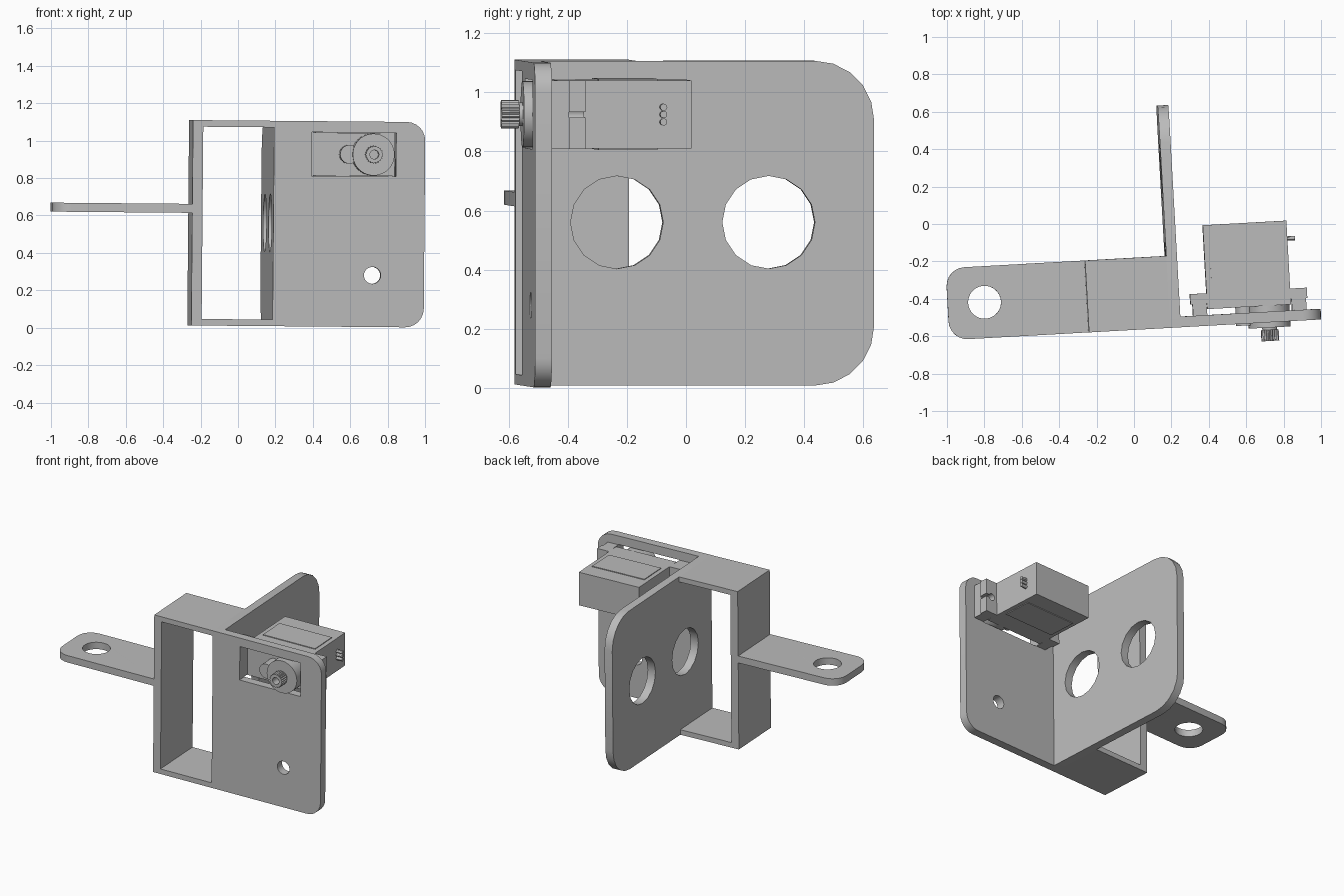
import bpy
from math import sin, cos, pi, radians
from mathutils import Matrix, Vector

cube = bpy.data.objects.get("Cube")
if cube:
    bpy.data.objects.remove(cube)

grey = bpy.data.materials.new("plain grey")
grey.use_nodes = True
COLOUR = (0.5, 0.5, 0.5, 1)
grey.diffuse_color = COLOUR
grey.node_tree.nodes["Principled BSDF"].inputs["Base Color"].default_value = COLOUR

# Whole assembly sits slightly turned and tilted
PIVOT = Vector((0, 0, 0.55))
FRAME = (Matrix.Translation(PIVOT) @ Matrix.Rotation(radians(0.5), 4, 'Y')
         @ Matrix.Translation(-PIVOT) @ Matrix.Rotation(radians(3.2), 4, 'Z'))

# Axis maps: outline x, outline y, thickness -> model axes
AXES = {
    'X': Matrix(((0, 0, 1, 0), (1, 0, 0, 0), (0, 1, 0, 0), (0, 0, 0, 1))),
    'Y': Matrix(((1, 0, 0, 0), (0, 0, -1, 0), (0, 1, 0, 0), (0, 0, 0, 1))),
    'Z': Matrix.Identity(4),
}


def arc(cx, cy, r, start, end, steps):
    return [(cx + r * cos(start + (end - start) * i / steps),
             cy + r * sin(start + (end - start) * i / steps)) for i in range(steps + 1)]


def circle(cx, cy, r, n=32):
    return arc(cx, cy, r, 0, 2 * pi, n)[:-1]


def rect(x0, y0, x1, y1, left=0, right=0, steps=6):
    """Rectangle with rounded left and/or right corners."""
    pts = []
    corners = ((x1, y1, -1, -1, right), (x0, y1, 1, -1, left),
               (x0, y0, 1, 1, left), (x1, y0, -1, 1, right))
    for k, (x, y, sx, sy, r) in enumerate(corners):
        if r:
            pts += arc(x + sx * r, y + sy * r, r, k * pi / 2, (k + 1) * pi / 2, steps)
        else:
            pts.append((x, y))
    return pts


def slab(name, axis, low, high, outlines):
    """Extrude a filled outline (later outlines are holes) along an axis."""
    curve = bpy.data.curves.new(name + "_profile", 'CURVE')
    curve.dimensions = '2D'
    curve.fill_mode = 'BOTH'
    curve.extrude = (high - low) / 2
    for pts in outlines:
        spline = curve.splines.new('POLY')
        spline.points.add(len(pts) - 1)
        for p, (x, y) in zip(spline.points, pts):
            p.co = (x, y, 0, 1)
        spline.use_cyclic_u = True
    obj = bpy.data.objects.new(name, curve)
    bpy.context.collection.objects.link(obj)
    bpy.ops.object.select_all(action='DESELECT')
    obj.select_set(True)
    bpy.context.view_layer.objects.active = obj
    bpy.ops.object.convert(target='MESH')
    obj = bpy.context.object
    mid = (low + high) / 2
    shift = Matrix.Translation((0, 0, -mid if axis == 'Y' else mid))
    obj.data.transform(FRAME @ AXES[axis] @ shift)
    bpy.ops.object.mode_set(mode='EDIT')
    bpy.ops.mesh.select_all(action='SELECT')
    bpy.ops.mesh.remove_doubles(threshold=0.0002)
    bpy.ops.mesh.normals_make_consistent(inside=False)
    bpy.ops.object.mode_set(mode='OBJECT')
    obj.data.materials.clear()
    obj.data.materials.append(grey)
    bpy.ops.object.shade_smooth_by_angle(angle=radians(30))
    return obj


BOTTOM, TOP = 0.01, 1.108
FRONT, PLATE_BACK, BOX_BACK = -0.565, -0.508, -0.18
WING0, WING1 = 0.158, 0.215
SHAFT, MOTOR_Z = 0.69, 0.932
M0, M1 = 0.362, 0.81              # motor body width
Z0, Z1 = 0.817, 1.047             # motor body height

# Bracket: front plate, rear wing, open box and side tab
slab("front_plate", 'Y', FRONT, PLATE_BACK, [
    rect(WING1, BOTTOM, 0.967, TOP, right=0.1),
    rect(M0 - 0.002, Z0 - 0.002, M1 + 0.002, Z1 + 0.002),
    circle(SHAFT, 0.286, 0.045)])
slab("rear_wing", 'X', WING0, WING1, [
    rect(FRONT, BOTTOM, 0.625, TOP, right=0.2, steps=5),
    circle(-0.246, 0.562, 0.157, 16), circle(0.268, 0.562, 0.157, 16)])
L0, L1, WALL = -0.277, -0.222, 0.035
slab("box_frame", 'Y', FRONT, BOX_BACK, [[
    (WING0, BOTTOM), (WING0, BOTTOM + WALL), (L1, BOTTOM + WALL), (L1, TOP - WALL),
    (WING0, TOP - WALL), (WING0, TOP), (L0, TOP), (L0, BOTTOM)]])
slab("side_tab", 'Z', 0.612, 0.66, [
    rect(-1.02, FRONT, L0, BOX_BACK, left=0.1),
    circle(-0.822, -0.373, 0.088)])

# Mounting spacers behind the plate
for side, a, b in (("left", M1 + 0.004, 0.892), ("right", 0.284, M0 - 0.002)):
    slab(side + "_spacer", 'Y', PLATE_BACK, -0.446, [rect(a, Z0, b, Z1)])

# Motor body with thin raised panels
slab("motor_body", 'Y', -0.476, -0.027, [rect(M0, Z0, M1, Z1)])
for name, z in (("top_panel", Z1), ("bottom_panel", Z0 - 0.005)):
    slab(name, 'Z', z, z + 0.005, [rect(M0 + 0.03, -0.34, M1 - 0.03, -0.14)])

# Mounting flange with a keyhole slot in each ear
CENTRE = (M0 + M1) / 2
half = [(0.313, Z0), (0.313, MOTOR_Z - 0.01)]
half += arc(0.266, MOTOR_Z, 0.024, -0.43, 0.43 - 2 * pi, 16)
half += [(0.313, MOTOR_Z + 0.01), (0.313, Z1)]
outline = [(CENTRE + x, z) for x, z in half] + [(CENTRE - x, z) for x, z in reversed(half)]
slab("mounting_flange", 'Y', -0.446, -0.391, [outline])

# Gear housing, idle boss and output shaft
slab("gear_housing", 'Y', -0.593, -0.47, [circle(SHAFT, MOTOR_Z, 0.112, 40)])
slab("idle_boss", 'Y', -0.575, -0.47, [circle(0.562, MOTOR_Z, 0.05)])
slab("shaft_neck", 'Y', -0.61, -0.59, [circle(SHAFT, MOTOR_Z, 0.04)])
TEETH = 21
teeth = []
for i in range(TEETH * 2):
    r = 0.048 if i % 2 else 0.042
    t = pi * i / TEETH
    teeth.append((SHAFT + r * cos(t), MOTOR_Z + r * sin(t)))
slab("splined_shaft", 'Y', -0.665, -0.605, [teeth, circle(SHAFT, MOTOR_Z, 0.024)])

# Three cable stubs on the motor side
for i in (-1, 0, 1):
    slab("cable_stub_%d" % (i + 2), 'X', M1 - 0.01, 0.852,
         [circle(-0.123, MOTOR_Z + i * 0.025, 0.012, 12)])
